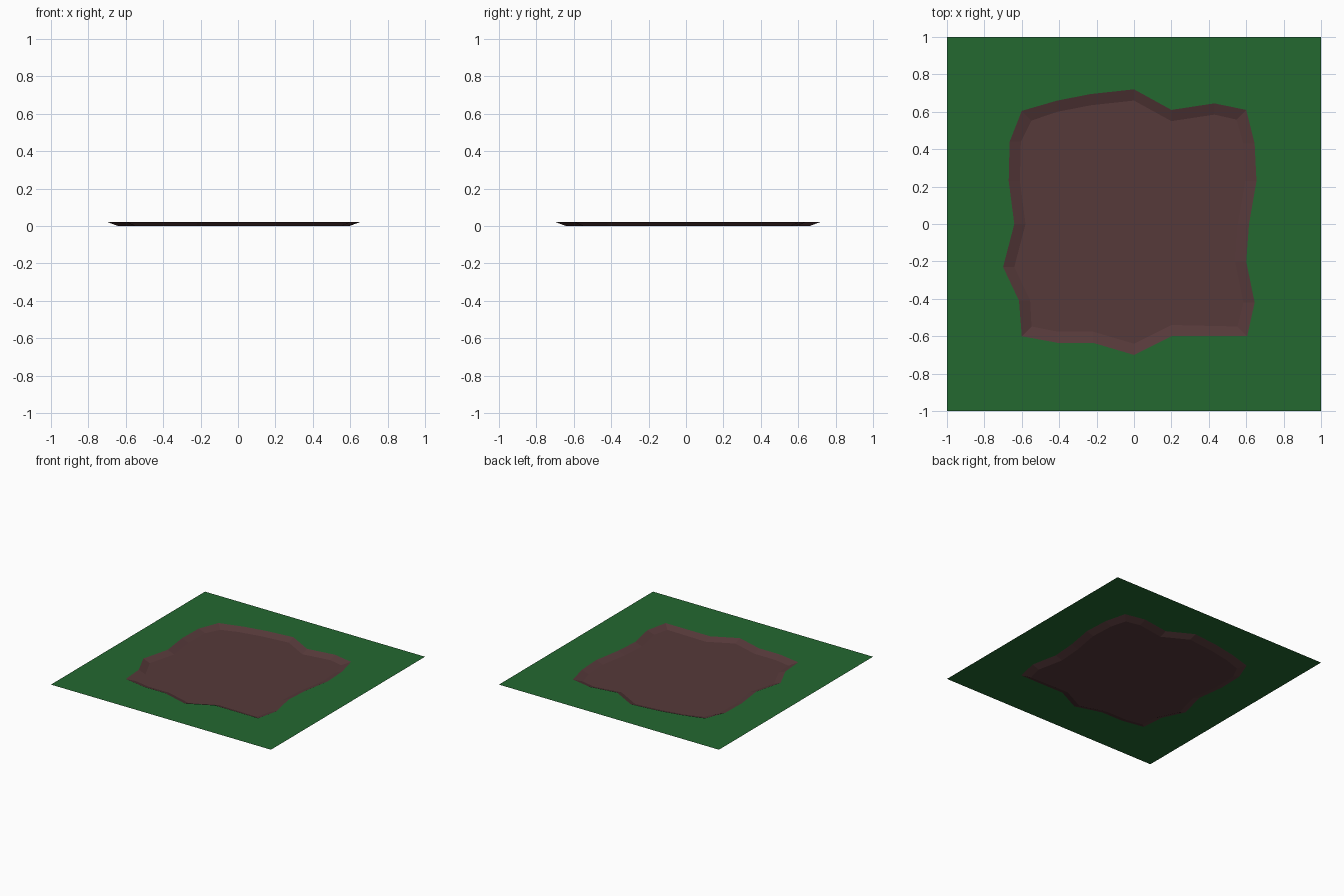
import bpy, bmesh

if "Cube" in bpy.data.objects:
    bpy.data.objects.remove(bpy.data.objects["Cube"])

RIM_Z = 0.022   # height of the grass sheet above the pit floor
SLOPE = 0.06    # inward run of the pit walls


def material(name, rgb):
    m = bpy.data.materials.new(name)
    m.diffuse_color = (*rgb, 1)
    m.use_nodes = True
    m.node_tree.nodes["Principled BSDF"].inputs["Base Color"].default_value = m.diffuse_color
    return m


def finish(bm, name, mat):
    # all sheets face upwards
    for f in bm.faces:
        f.normal_update()
        if f.normal.z < 0:
            f.normal_flip()
    me = bpy.data.meshes.new(name)
    bm.to_mesh(me)
    bm.free()
    me.materials.append(mat)
    ob = bpy.data.objects.new(name, me)
    bpy.context.collection.objects.link(ob)


def loop(bm, pts, z):
    vs = [bm.verts.new((x, y, z)) for x, y in pts]
    es = [bm.edges.new((vs[i - 1], vs[i])) for i in range(len(vs))]
    return vs, es


grass = material("grass green", (0.017, 0.140, 0.030))
soil = material("soil brown", (0.093, 0.041, 0.042))

# irregular pit rim, clockwise from the back left corner
rim = [(-.60, .605), (-.41, .66), (-.23, .695), (0, .72), (.20, .61), (.43, .645),
       (.60, .61), (.645, .43), (.655, .23), (.615, 0), (.60, -.20), (.645, -.42),
       (.605, -.60), (.20, -.60), (0, -.70), (-.22, -.635), (-.41, -.635),
       (-.60, -.60), (-.615, -.41), (-.70, -.23), (-.64, 0), (-.67, .23), (-.665, .44)]


def inward(x, y):
    # side points move along x, end points along y, corners along both
    side, end = abs(x) > 0.5, abs(y) > 0.5
    d = 0.052 if side and end else SLOPE
    if side:
        x -= d if x > 0 else -d
    if end:
        y -= d if y > 0 else -d
    return x, y


# grass sheet with the pit opening
bm = bmesh.new()
_, e1 = loop(bm, [(-1, 1), (1, 1), (1, -1), (-1, -1)], RIM_Z)
_, e2 = loop(bm, rim, RIM_Z)
bmesh.ops.triangle_fill(bm, edges=e1 + e2, use_beauty=True)
finish(bm, "grass_sheet", grass)

# sunken soil floor with sloping walls
bm = bmesh.new()
top, _ = loop(bm, rim, RIM_Z)
low, e = loop(bm, [inward(*p) for p in rim], 0)
for i in range(len(top)):
    bm.faces.new((top[i - 1], top[i], low[i], low[i - 1]))
bmesh.ops.triangle_fill(bm, edges=e, use_beauty=True)
finish(bm, "soil_pit", soil)
